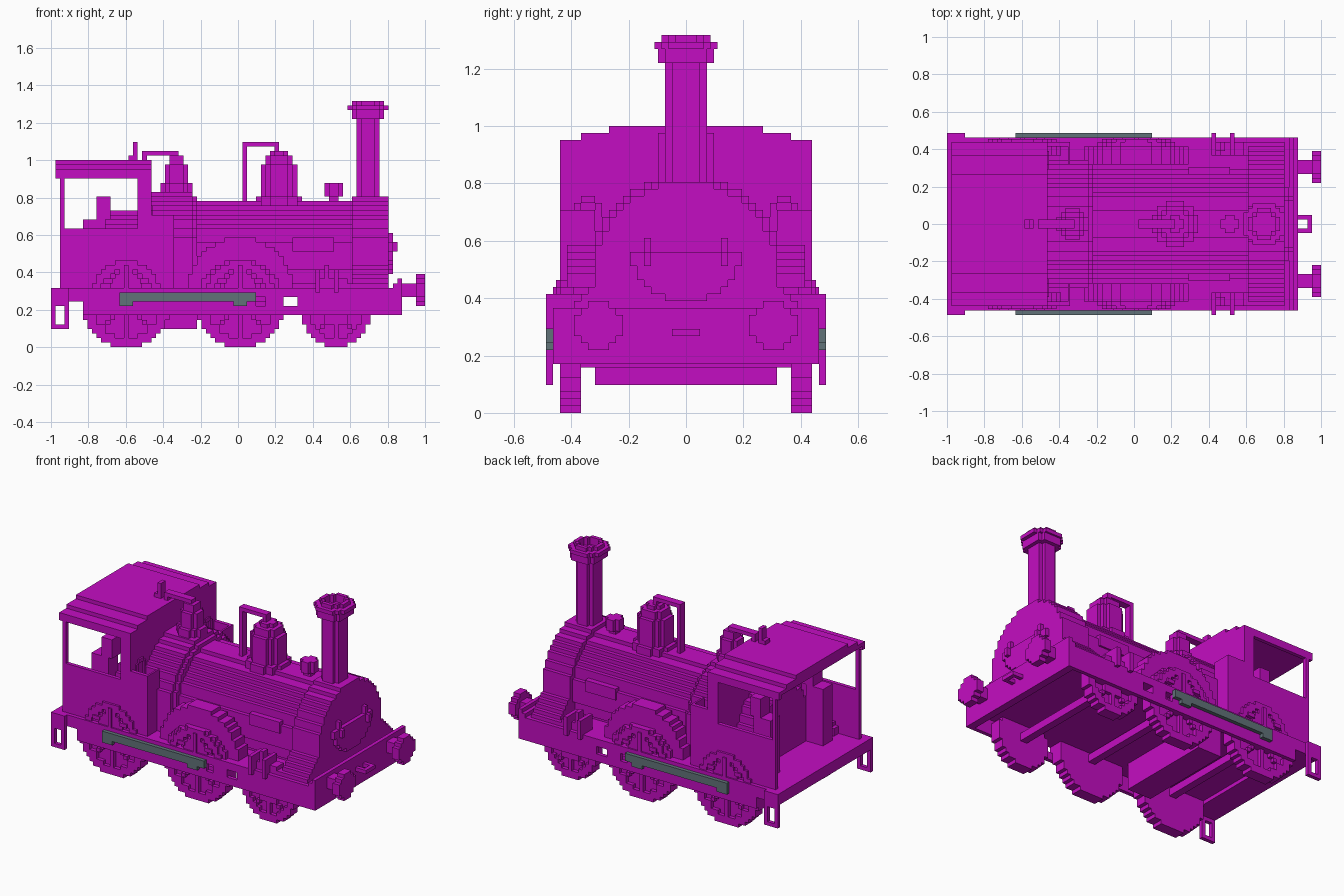
import bpy, bmesh, math

cube = bpy.data.objects.get("Cube")
if cube:
    bpy.data.objects.remove(cube, do_unlink=True)

V = 2 / 82  # size of one block; all numbers below are in blocks


def material(name, rgb):
    m = bpy.data.materials.new(name)
    m.use_nodes = True
    m.diffuse_color = (*rgb, 1)
    m.node_tree.nodes["Principled BSDF"].inputs["Base Color"].default_value = (*rgb, 1)
    return m


MAGENTA = material("magenta", (0.55, 0.004, 0.54))
GREY = material("slate grey", (0.12, 0.17, 0.19))


def place(axis, u, v, w):
    p = {"x": (w, u, v), "y": (u, w, v), "z": (u, v, w)}[axis]
    return [c * V for c in p]


def prism(bm, axis, pts, w0, w1):
    """Extrude a flat outline along an axis."""
    a = [bm.verts.new(place(axis, u, v, w0)) for u, v in pts]
    b = [bm.verts.new(place(axis, u, v, w1)) for u, v in pts]
    bm.faces.new(a)
    bm.faces.new(b[::-1])
    n = len(pts)
    for i in range(n):
        bm.faces.new((a[i], b[i], b[(i + 1) % n], a[(i + 1) % n]))


def box(bm, x0, x1, y0, y1, z0, z1):
    prism(bm, "z", [(x0, y0), (x1, y0), (x1, y1), (x0, y1)], z0, z1)


def rows_of(r, cv, vmin=-99, vmax=99, straight=False):
    """Rows (half width, bottom, top) of a blocky circle."""
    rows = []
    for j in range(int(2 * r)):
        d = j + 0.5 - r
        if straight and d < 0:
            d = 0.5
        h = max(round(math.sqrt(r * r - d * d) - r % 1) + r % 1, 0.5)
        v = cv - r + j
        if v >= vmin and v + 1 <= vmax:
            rows.append((h, v, v + 1))
    return rows


def stepped(bm, axis, cu, rows, w0, w1):
    """Extrude a symmetric staircase outline."""
    side = []
    for h, v0, v1 in rows:
        if side and side[-1][0] == h:
            side[-1] = (h, v1)
        else:
            side += [(h, v0), (h, v1)]
    pts = [(cu + h, v) for h, v in side] + [(cu - h, v) for h, v in reversed(side)]
    prism(bm, axis, pts, w0, w1)


def ring(bm, axis, cu, cv, r, r2, w0, w1, vmin=-99):
    """Blocky ring, row by row."""
    inner = {v: h for h, v, _ in rows_of(r2, cv)}
    for h, v0, v1 in rows_of(r, cv, vmin):
        k = inner.get(v0, 0)
        for a, b in ([(-h, -k), (k, h)] if k else [(-h, h)]):
            prism(bm, axis, [(cu + a, v0), (cu + b, v0), (cu + b, v1), (cu + a, v1)], w0, w1)


def finish(bm, name, mat=MAGENTA, mirror=False):
    bmesh.ops.recalc_face_normals(bm, faces=bm.faces)
    me = bpy.data.meshes.new(name)
    bm.to_mesh(me)
    bm.free()
    me.materials.append(mat)
    ob = bpy.data.objects.new(name, me)
    bpy.context.collection.objects.link(ob)
    if mirror:
        m = ob.modifiers.new("mirror", "MIRROR")
        m.use_axis = (False, True, False)
        m.use_mirror_merge = False


def boxes(name, items, mat=MAGENTA, mirror=False):
    bm = bmesh.new()
    for it in items:
        box(bm, *it)
    finish(bm, name, mat, mirror)


def solid(name, *layers, axis="z", mirror=False):
    """Stack of blocky shapes: (centre, rows, start, end)."""
    bm = bmesh.new()
    for cu, rows, w0, w1 in layers:
        stepped(bm, axis, cu, rows, w0, w1)
    finish(bm, name, mirror=mirror)


# Chassis
boxes("footplate", [(-41, 36, -19, 19, 11, 13), (-41, -34, -19, 19, 10, 11)])
boxes("buffer_beam", [(34, 36, -19, 19, 7, 14), (35, 36, -19, 19, 14, 15)])
boxes("side_valance", [(-34, 36, 18, 19, 7, 9), (-34, 4, 18, 19, 9, 11),
                       (6, 10, 18, 19, 9, 11), (13, 36, 18, 19, 9, 11)], mirror=True)
boxes("ash_pan", [(-16, -9, -13, 13, 4, 11)])
boxes("rear_step_hoop", [(-41, -40, 19, 20, 4, 13), (-38, -37, 19, 20, 4, 13),
                         (-40, -38, 19, 20, 4, 5), (-40, -38, 19, 20, 9, 13)], mirror=True)

# Wheels with rim, spokes and axle
for label, cx, r in (("rear", -24.5, 9.5), ("middle", 0.5, 9.5), ("front", 21.5, 7.5)):
    bm = bmesh.new()
    stepped(bm, "y", cx, rows_of(r, r), 15, 17)
    ring(bm, "y", cx, r, r, r - 2, 17, 18)
    stepped(bm, "y", cx, rows_of(2.5, r), 17, 18)
    box(bm, cx - 0.5, cx + 0.5, 17, 18, 1, 2 * r - 1)
    box(bm, cx - r + 1, cx + r - 1, 17, 18, r - 0.5, r + 0.5)
    for k in range(2, int(r * 0.7)):
        for sx in (-1, 1):
            for sz in (-1, 1):
                x, z = cx + sx * k, r + sz * k
                box(bm, x - 0.5, x + 0.5, 17, 18, z - 0.5, z + 0.5)
    finish(bm, label + "_wheel", mirror=True)
    boxes(label + "_axle", [(cx - 1, cx + 1, -15, 15, r - 1, r + 1)])

# Raised wheel bosses above the footplate
for label, cx in (("rear", -24.5), ("middle", 0.5)):
    bm = bmesh.new()
    ring(bm, "y", cx, 11.5, 7.5, 5.5, 17, 18.6, vmin=13)
    stepped(bm, "y", cx, rows_of(3.5, 13.5, 13), 17, 18.6)
    box(bm, cx - 0.5, cx + 0.5, 17, 19, 13, 18)
    for sx in (-1, 1):
        box(bm, cx + sx * 4 - 1, cx + sx * 4 + 1, 17, 19, 14, 15)
    finish(bm, label + "_wheel_boss", mirror=True)
solid("middle_splasher", (0.5, rows_of(11.5, 12.5, 13), 13, 17), axis="y", mirror=True)

# Coupling rods
boxes("coupling_rod", [(-26, 4, 19, 20, 10, 12), (-26, -23, 19, 20, 9, 12),
                       (-1, 2, 19, 20, 9, 12)], GREY, True)

# Spring posts beside the front wheel
boxes("front_spring", [(17, 18, 15, 20, 12, 17), (21, 22, 15, 20, 12, 17),
                       (18, 21, 16, 18, 13, 15), (19, 20, 16, 18, 15, 18)], mirror=True)

# Boiler, firebox and smokebox
solid("boiler", (0, rows_of(12, 20, 13), -14, 25), axis="x")
solid("firebox", (0, rows_of(14, 20, 13, straight=True), -19, -10),
      (0, rows_of(13, 20, 13, straight=True), -10, -9), axis="x")
flare = [(18 - i, 13 + i, 14 + i) for i in range(5)]
solid("smokebox", (0, flare + rows_of(13, 20, 18), 25, 33), axis="x")
boxes("boiler_side_plate", [(12, 21, 11, 12.5, 21, 24)], mirror=True)
solid("smokebox_door", (0, rows_of(8, 24, vmax=23), 33, 34), axis="x")
boxes("door_hinge", [(33, 34, 5, 6, 21, 25), (34, 35, 5, 6, 21, 23)], mirror=True)

# Chimney with a hollow cap
bm = bmesh.new()
for h0, h1, e in ((32, 50, 0), (50, 52, 1)):
    stepped(bm, "z", 28.5, [(1.5 + e, -3 - e, -2 - e), (2.5 + e, -2 - e, 2 + e),
                            (1.5 + e, 2 + e, 3 + e)], h0, h1)
ring(bm, "z", 28.5, 0, 4.5, 2.5, 52, 53)
ring(bm, "z", 28.5, 0, 3.5, 2.5, 53, 54)
finish(bm, "chimney")

# Steam dome with its pipe
solid("steam_dome", (9, rows_of(5, 0), 31, 33), (9, rows_of(4, 0), 33, 40),
      (9, rows_of(3, 0), 40, 42), (9, rows_of(2, 0), 42, 43))
boxes("dome_pipe", [(1, 2, -1, 1, 31, 45), (2, 9, -1, 1, 44, 45), (8, 9, -1, 1, 43, 44)])

# Filler cap
boxes("filler_cap", [(20, 22, -1, 1, 32, 33), (19, 23, -1, 1, 33, 36), (20, 22, -2, 2, 33, 36)])

# Safety valve and whistle
solid("safety_valve", (-13.5, rows_of(3.5, 0), 33, 36), (-13.5, rows_of(2.5, 0), 36, 40),
      (-13.5, rows_of(1.5, 0), 40, 42))
boxes("valve_lever", [(-21, -13, -1, 1, 42, 43), (-21, -20, -1, 1, 40, 42)])
boxes("whistle", [(-23, -22, -1, 1, 41, 45), (-24, -23, -1, 1, 41, 42)])

# Cab
boxes("cab_side", [(-39, -14, 17, 18, 13, 26), (-22, -14, 17, 18, 26, 29),
                   (-39, -38, 17, 18, 26, 38), (-14.5, -14, 13, 17, 13, 29)], mirror=True)
boxes("cab_front", [(-22, -19, -18, 18, 13, 38)])
boxes("cab_window_rim", [(-19, -18.6, 13, 15, 30, 31), (-19, -18.6, 12, 13, 26, 30),
                         (-19, -18.6, 15, 16, 26, 30), (-19, -18.6, 13, 15, 25, 26)], mirror=True)
boxes("cab_roof", [(-40, -19, -18, 18, 38, 39), (-40, -19, -15, 15, 39, 40),
                   (-40, -19, -11, 11, 40, 41), (-40, -19, 17, 18, 37, 38),
                   (-40, -19, -18, -17, 37, 38)])
solid("boiler_backhead", (0, rows_of(10, 20, 13, straight=True), -29, -22), axis="x")
boxes("cab_cabinet", [(-34, -29, 9, 13, 13, 28), (-31, -28, 9, 13, 28, 33)], mirror=True)

# Buffers and coupling loop
solid("buffer", (12.5, rows_of(1.5, 12.5), 36, 39), (12.5, rows_of(3.5, 12.5), 39, 41),
      axis="x", mirror=True)
boxes("coupling_loop", [(36, 39, 1, 2, 11, 12), (36, 39, -2, -1, 11, 12), (38, 39, -1, 1, 11, 12)])
